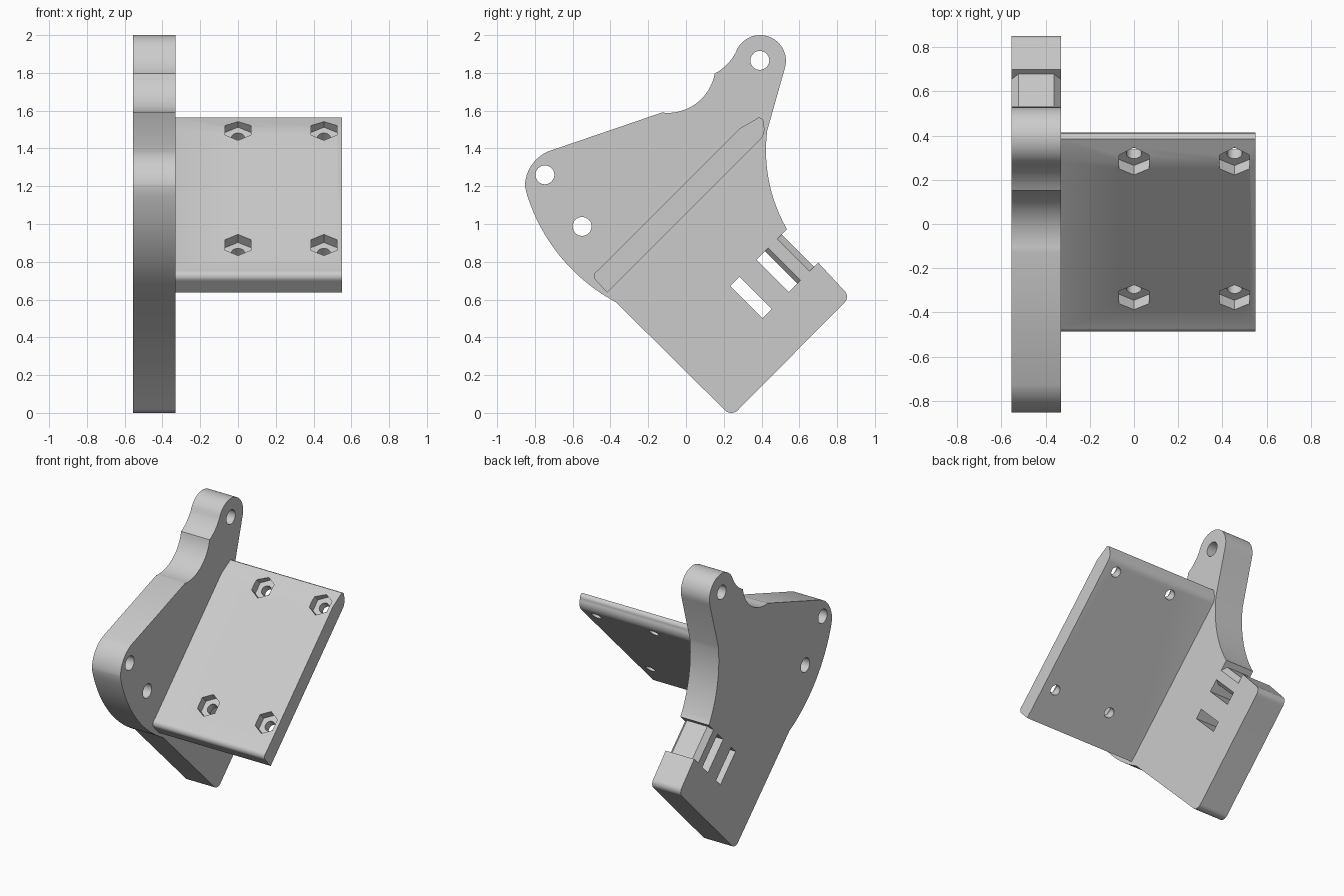
import bpy, bmesh, math
from mathutils import Vector, Matrix

cube = bpy.data.objects.get("Cube")
if cube:
    bpy.data.objects.remove(cube)

mat = bpy.data.materials.new("plain grey")
mat.use_nodes = True
mat.diffuse_color = (0.6, 0.6, 0.6, 1)
mat.node_tree.nodes["Principled BSDF"].inputs["Base Color"].default_value = mat.diffuse_color

X0, X1, X2 = -0.555, -0.33, 0.55    # plate back, plate front, shelf end
R = math.sqrt(0.5)


def arc(a, m, b, n=16):
    """Points on the circle through a, m and b."""
    a, m, b = Vector(a), Vector(m), Vector(b)
    p, q = m - a, b - a
    d = 2 * p.cross(q)
    c = a + Vector((q.y * p.length_squared - p.y * q.length_squared,
                    p.x * q.length_squared - q.x * p.length_squared)) / d
    r = a - c
    sweep = math.atan2(r.cross(b - c), r.dot(b - c))
    if sweep * d < 0:
        sweep += math.copysign(2 * math.pi, d)
    return [c + Matrix.Rotation(sweep * i / n, 2) @ r for i in range(n + 1)]


def make(name, bm):
    bmesh.ops.recalc_face_normals(bm, faces=bm.faces)
    mesh = bpy.data.meshes.new(name)
    bm.to_mesh(mesh)
    bm.free()
    mesh.materials.append(mat)
    ob = bpy.data.objects.new(name, mesh)
    bpy.context.collection.objects.link(ob)
    return ob


def extrude(name, points, direction):
    """Solid from a closed planar loop of 3D points."""
    bm = bmesh.new()
    face = bm.faces.new([bm.verts.new(p) for p in points])
    res = bmesh.ops.extrude_face_region(bm, geom=[face], use_keep_orig=True)
    verts = [v for v in res["geom"] if isinstance(v, bmesh.types.BMVert)]
    bmesh.ops.translate(bm, verts=verts, vec=direction)
    return make(name, bm)


def profile(name, yz, x0, x1):
    return extrude(name, [(x0, y, z) for y, z in yz], (x1 - x0, 0, 0))


def tilted(u, v):
    """Side-plane point from coordinates along and across the 45 degree foot."""
    return ((u + v) * R, (v - u) * R)


def pegs(name, centres, radius, depth, segments, turn):
    bm = bmesh.new()
    for c in centres:
        bmesh.ops.create_cone(bm, cap_ends=True, segments=segments, radius1=radius,
                              radius2=radius, depth=depth,
                              matrix=Matrix.Translation(c) @ turn)
    return make(name, bm)


def cut(ob, cutter):
    mod = ob.modifiers.new("cut", "BOOLEAN")
    mod.operation, mod.solver, mod.object = "DIFFERENCE", "EXACT", cutter
    bpy.context.view_layer.objects.active = ob
    bpy.ops.object.modifier_apply(modifier=mod.name)
    bpy.data.objects.remove(cutter)


# Side plate outline, counter-clockwise from the foot
outline = arc((0.2, 0.02), (0.24, 0), (0.28, 0.02), 8)
outline += arc((0.835, 0.58), (0.852, 0.615), (0.835, 0.65), 8)
outline += arc((0.532, 0.977), (0.45, 1.18), (0.43, 1.495))
outline += arc((0.522, 1.82), (0.39, 2.0), (0.263, 1.907), 24)
outline += arc((0.263, 1.907), (0.218, 1.846), (0.152, 1.796), 8)[1:]
outline += arc((0.152, 1.796), (0.072, 1.653), (-0.128, 1.59))[1:]
outline += arc((-0.73, 1.384), (-0.815, 1.315), (-0.853, 1.2))
outline += arc((-0.84, 1.15), (-0.667, 0.83), (-0.371, 0.586), 24)
plate = profile("side_plate", outline, X0, X1)

# Bolt holes through the plate
across = Matrix.Rotation(math.pi / 2, 4, "Y")
holes = [(-0.4, -0.747, 1.26), (-0.4, -0.55, 0.987), (-0.4, 0.391, 1.866)]
cut(plate, pegs("hole_cutter", holes, 0.05, 1, 32, across))

# Strap slot and open strap notch
U0, U1 = -0.31, -0.067
for v0, v1 in ((0.64, 0.709), (0.838, 1.3)):
    box = [tilted(*p) for p in ((U0, v0), (U1, v0), (U1, v1), (U0, v1))]
    cut(plate, profile("slot_cutter", box, X0 - 0.1, X1 + 0.1))

# Chamfered bar that the strap wraps around
c = 0.032
section = [(X0, 0.926), (X0 + c, 0.9), (X1 - c, 0.9), (X1, 0.926),
           (X1, 0.992), (X1 - c, 1.027), (X0 + c, 1.027), (X0, 0.992)]
length = U1 - U0
strap_bar = extrude("strap_bar", [(x, *tilted(U0, v)) for x, v in section],
                    (0, length * R, -length * R))

# Sloping shelf with rounded ends
shelf_outline = [(-0.417, 0.637)]
shelf_outline += arc((0.4, 1.454), (0.414, 1.49), (0.41, 1.53), 8)
shelf_outline += arc((0.41, 1.53), (0.402, 1.557), (0.385, 1.564), 6)[1:]
shelf_outline += [(0.285, 1.506)]
shelf_outline += arc((-0.465, 0.756), (-0.487, 0.724), (-0.474, 0.697), 8)
shelf = profile("shelf", shelf_outline, X1, X2)

# Hexagonal nut pockets and screw holes in the shelf
slope = Matrix.Rotation(math.pi / 4, 4, "X")
spots = [(x, y, y + 1.221) for x in (0, 0.455) for y in (-0.332, 0.278)]
cut(shelf, pegs("pocket_cutter", spots, 0.079, 0.12, 6, slope))
cut(shelf, pegs("screw_cutter", spots, 0.035, 0.5, 24, slope))

# Smooth curves, keep corners sharp
bpy.ops.object.select_all(action="DESELECT")
for ob in (plate, strap_bar, shelf):
    ob.select_set(True)
bpy.context.view_layer.objects.active = plate
bpy.ops.object.shade_smooth_by_angle(angle=math.radians(30))
